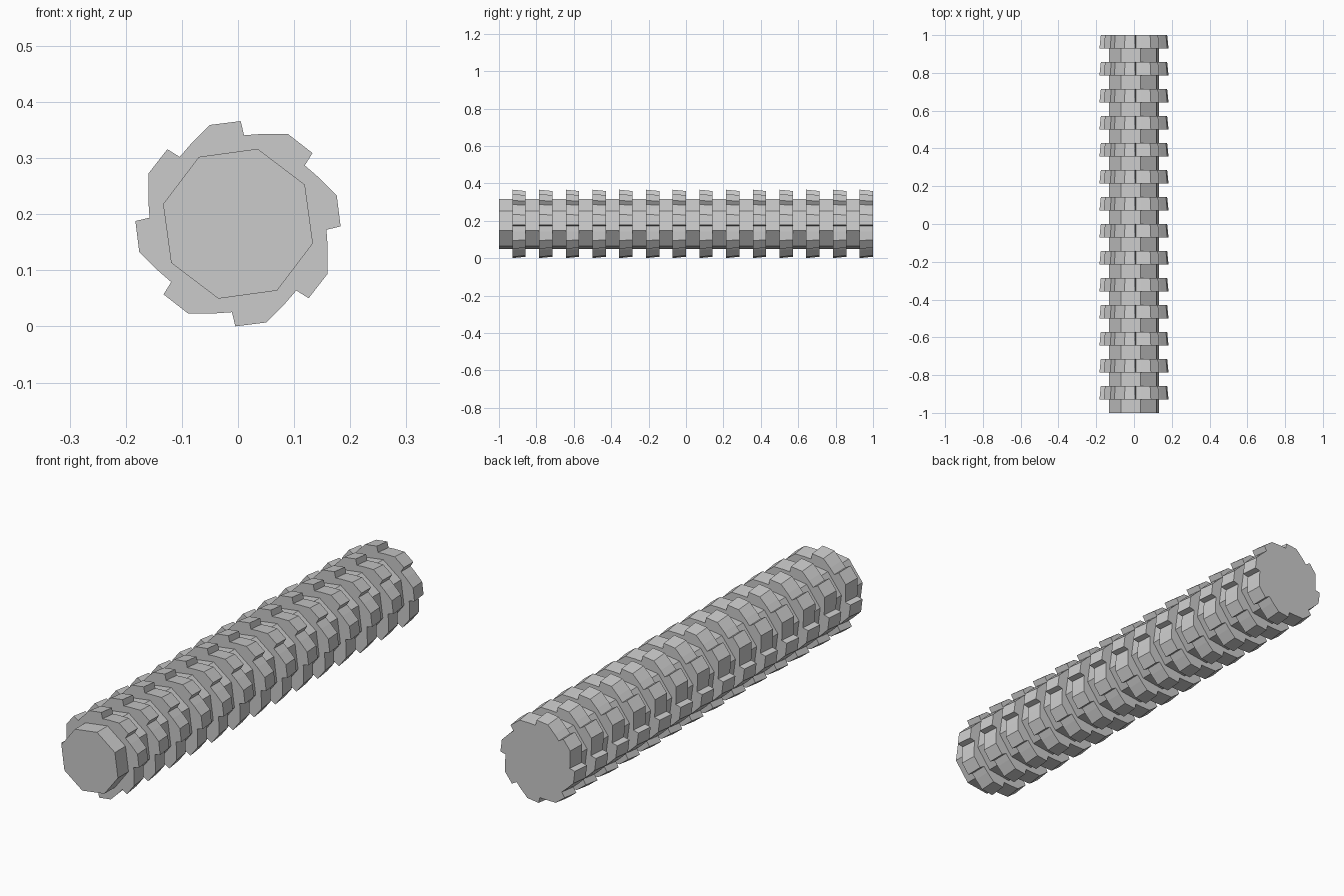
import bpy, bmesh
from math import cos, sin, radians

if "Cube" in bpy.data.objects:
    bpy.data.objects.remove(bpy.data.objects["Cube"])

AXIS_Z = 0.183
COUNT = 14
PITCH = 2.0 / COUNT
RING = PITCH / 2


def prism(name, outline, y0, y1, taper=1.0):
    """Extrude an (angle, radius) outline along y, scaling the far end by taper."""
    bm = bmesh.new()
    ends = []
    for y, s in ((y0, 1.0), (y1, taper)):
        ends.append([bm.verts.new((s * r * cos(radians(a)), y,
                                   AXIS_Z + s * r * sin(radians(a))))
                     for a, r in outline])
    near, far = ends
    n = len(outline)
    bm.faces.new(near)
    bm.faces.new(far[::-1])
    for i in range(n):
        j = (i + 1) % n
        bm.faces.new((near[i], far[i], far[j], near[j]))
    bmesh.ops.recalc_face_normals(bm, faces=bm.faces[:])
    mesh = bpy.data.meshes.new(name)
    bm.to_mesh(mesh)
    bm.free()
    obj = bpy.data.objects.new(name, mesh)
    bpy.context.collection.objects.link(obj)
    return obj


# Octagonal core, ending inside the last ring
prism("core_shaft", [(75.3 + 45 * k, 0.138) for k in range(8)], -1.0, 0.97)

# One saw-toothed ring with eight teeth, slightly narrower toward the back
tooth = [(43.5, 0.183), (60.9, 0.183), (75.6, 0.165), (86.1, 0.158)]
outline = [(a + 45 * k, r) for k in range(8) for a, r in tooth]
ring = prism("toothed_rings", outline, -1.0 + PITCH - RING, -1.0 + PITCH, 0.96)

# Repeat the ring along the shaft
arr = ring.modifiers.new("repeat", 'ARRAY')
arr.count = COUNT
arr.use_relative_offset = False
arr.use_constant_offset = True
arr.constant_offset_displace = (0, PITCH, 0)
